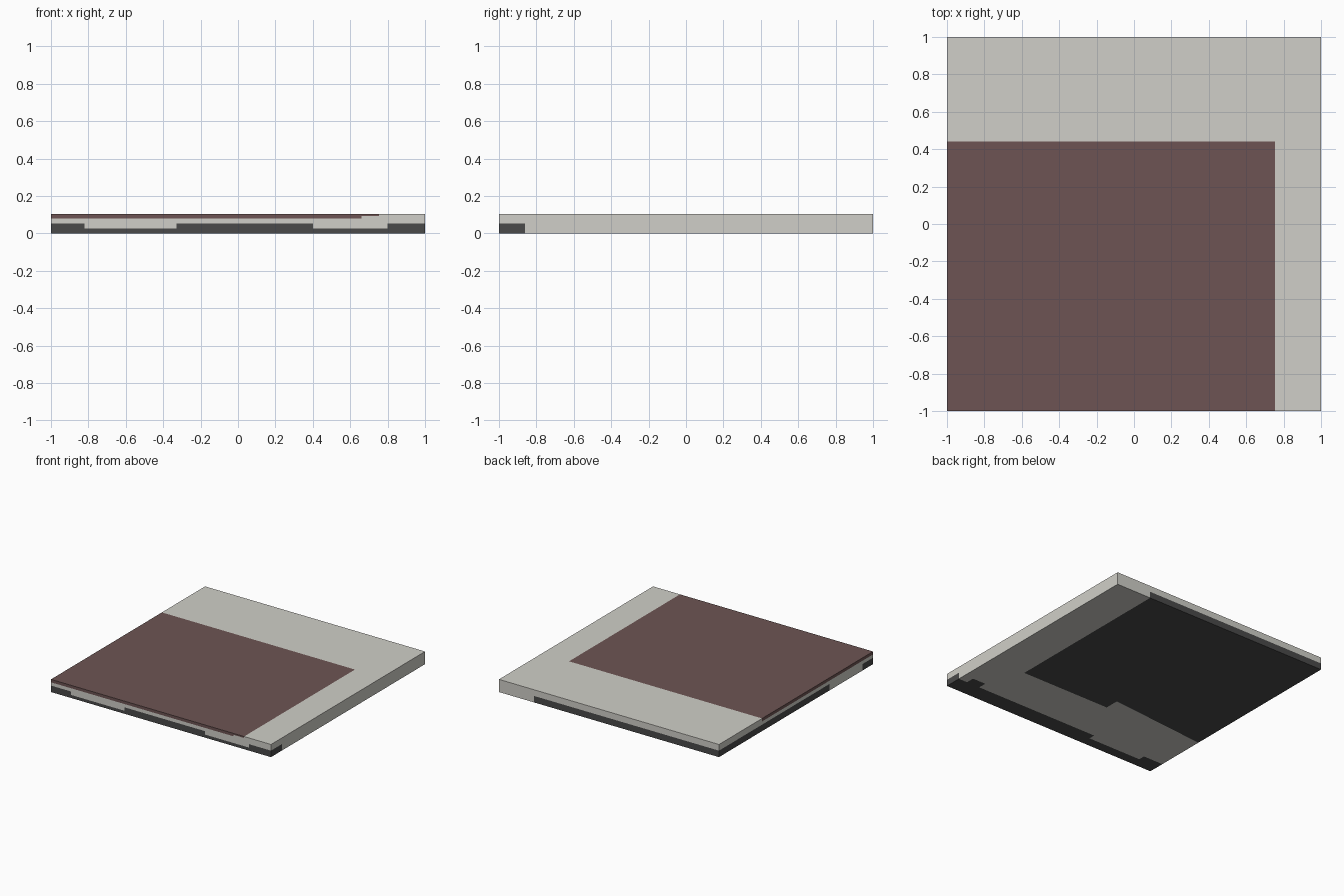
import bpy, bmesh
from mathutils import Vector

if "Cube" in bpy.data.objects:
    bpy.data.objects.remove(bpy.data.objects["Cube"])


def srgb(r, g, b):
    lin = lambda c: c / 12.92 if c <= 0.04045 else ((c + 0.055) / 1.055) ** 2.4
    return (lin(r / 255), lin(g / 255), lin(b / 255), 1)


def material(name, rgb):
    m = bpy.data.materials.new(name)
    m.diffuse_color = srgb(*rgb)
    m.use_nodes = True
    m.node_tree.nodes["Principled BSDF"].inputs["Base Color"].default_value = m.diffuse_color
    return m


# flat square slab
bm = bmesh.new()
bmesh.ops.create_cube(bm, size=1)
bmesh.ops.scale(bm, vec=(2, 2, 0.104), verts=bm.verts)
bmesh.ops.translate(bm, vec=(0, 0, 0.052), verts=bm.verts)


def cut(point, normal):
    bmesh.ops.bisect_plane(bm, geom=bm.verts[:] + bm.edges[:] + bm.faces[:],
                           plane_co=Vector(point), plane_no=Vector(normal))


# cut lines along the borders of the colour patches
for x in (-0.82, -0.33, -0.13, 0.40, 0.66, 0.68, 0.755, 0.80, 0.92):
    cut((x, 0, 0), (1, 0, 0))
for y in (-0.915, -0.86, -0.79, -0.475, 0.44):
    cut((0, y, 0), (0, 1, 0))
for z in (0.025, 0.053, 0.08, 0.092):
    cut((0, 0, z), (0, 0, 1))
SLOPE = 0.095
cut((-0.13, -0.355, 0), (-SLOPE, 1, 0))

LIGHT, BROWN, DARK = 0, 1, 2


def underside(x, y):
    edge = -0.475 if x > -0.13 else -0.355 + SLOPE * (x + 0.13)
    if x < 0.68 and y > edge:
        return DARK
    strip = -0.915 if -0.82 < x < -0.33 else -0.79 if 0.80 < x < 0.92 else -0.86
    return DARK if y < strip else LIGHT


def front(x, z):
    if z > (0.08 if x < 0.66 else 0.092):
        return BROWN if x < 0.755 else LIGHT
    raised = x < -0.82 or -0.33 < x < 0.40 or x > 0.80
    return DARK if z < (0.053 if raised else 0.025) else LIGHT


def colour(f):
    x, y, z = f.calc_center_median()
    n = f.normal
    if n.z > 0.5:
        return BROWN if x < 0.755 and y < 0.44 else LIGHT
    if n.z < -0.5:
        return underside(x, y)
    if n.y < -0.5:
        return front(x, z)
    if n.x < -0.5 and z > 0.08 and y < 0.44:
        return BROWN
    return underside(x, y) if z < 0.053 else LIGHT


bm.normal_update()
for f in bm.faces:
    f.material_index = colour(f)

mesh = bpy.data.meshes.new("floor_slab")
bm.to_mesh(mesh)
bm.free()
for name, rgb in (("pale stone", (208, 207, 200)),
                  ("dull brown", (109, 84, 83)),
                  ("charcoal", (74, 74, 74))):
    mesh.materials.append(material(name, rgb))
slab = bpy.data.objects.new("floor_slab", mesh)
bpy.context.collection.objects.link(slab)
